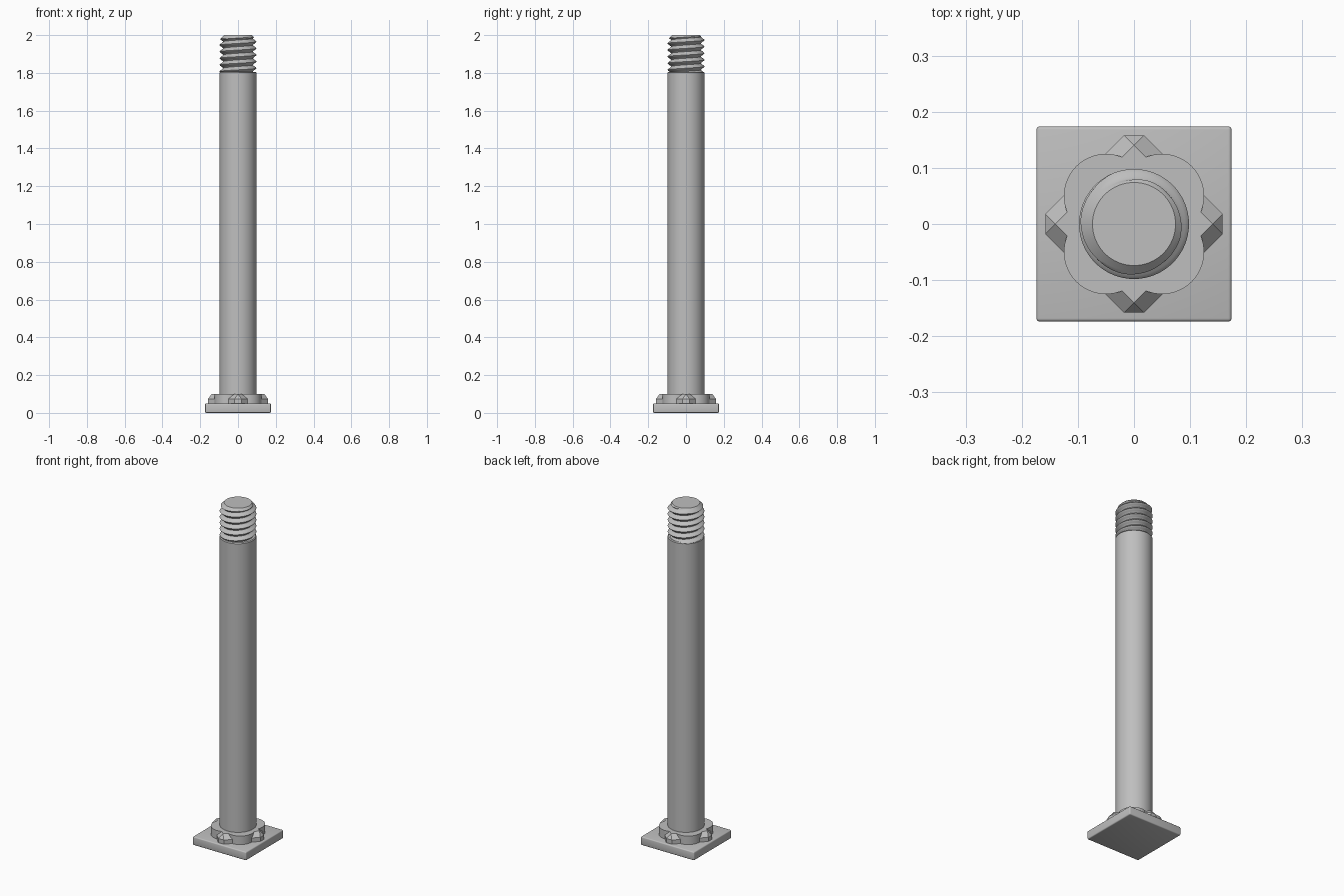
import bpy, bmesh, math
from mathutils import Matrix

if "Cube" in bpy.data.objects:
    bpy.data.objects.remove(bpy.data.objects["Cube"])

steel = bpy.data.materials.new("steel grey")
steel.diffuse_color = (0.52, 0.52, 0.52, 1)
steel.use_nodes = True
steel.node_tree.nodes["Principled BSDF"].inputs["Base Color"].default_value = steel.diffuse_color


def finish(bm, name, angle=30):
    bmesh.ops.recalc_face_normals(bm, faces=bm.faces)
    me = bpy.data.meshes.new(name)
    bm.to_mesh(me)
    bm.free()
    me.materials.append(steel)
    ob = bpy.data.objects.new(name, me)
    bpy.context.collection.objects.link(ob)
    bpy.ops.object.select_all(action='DESELECT')
    ob.select_set(True)
    bpy.context.view_layer.objects.active = ob
    bpy.ops.object.shade_smooth_by_angle(angle=math.radians(angle))
    return ob


def box(half, z0, z1, turn=0):
    bm = bmesh.new()
    bmesh.ops.create_cube(bm, size=1, matrix=(
        Matrix.Rotation(turn, 4, 'Z') @ Matrix.Translation((0, 0, (z0 + z1) / 2))
        @ Matrix.Diagonal((2 * half, 2 * half, z1 - z0, 1))))
    return bm


# square base plate with softened edges
bm = box(0.174, 0, 0.05)
bmesh.ops.bevel(bm, geom=bm.edges[:], offset=0.006, segments=3, profile=0.5, affect='EDGES')
finish(bm, "base_plate", 40)

# diagonal square collar, chamfered on its top and upright edges
bm = box(0.1245, 0.02, 0.0999, math.pi / 4)
edges = [e for e in bm.edges if max(v.co.z for v in e.verts) > 0.06]
bmesh.ops.bevel(bm, geom=edges, offset=0.0255, segments=1, affect='EDGES')
finish(bm, "chamfered_collar", 10)

# four-lobed rosette
bm = bmesh.new()
c, r, n = 0.05, 0.075, 24
a0 = -math.asin(c / r)
a1 = math.pi / 2 - a0
ring = []
for q in range(4):
    rot = Matrix.Rotation(q * math.pi / 2, 3, 'Z')
    for i in range(n):
        a = a0 + (a1 - a0) * i / n
        v = bm.verts.new((c + r * math.cos(a), c + r * math.sin(a), 0.045))
        v.co = rot @ v.co
        ring.append(v)
base = bm.faces.new(ring)
up = bmesh.ops.extrude_face_region(bm, geom=[base])["geom"]
bmesh.ops.translate(bm, vec=(0, 0, 0.055),
                    verts=[g for g in up if isinstance(g, bmesh.types.BMVert)])
finish(bm, "lobed_rosette")

# plain round shaft, spun from its profile
bm = bmesh.new()
pts = [(0, 0.05), (0.098, 0.05), (0.098, 1.801), (0.094, 1.806), (0, 1.806)]
vs = [bm.verts.new((x, 0, z)) for x, z in pts]
es = [bm.edges.new(p) for p in zip(vs, vs[1:])]
bmesh.ops.spin(bm, geom=vs + es, cent=(0, 0, 0), axis=(0, 0, 1),
               angle=2 * math.pi, steps=64)
bmesh.ops.remove_doubles(bm, verts=bm.verts, dist=1e-5)
finish(bm, "shaft")

# helical thread with a chamfered tip
PITCH, Z0, Z1, COLS, SUB = 0.035, 1.79, 2.0, 64, 10


def thread_radius(z, phase):
    wave = abs(2 * (phase % 1) - 1)
    crest = 0.079 + 0.019 * min(1, max(0, wave * 1.25 - 0.125))
    return min(crest, 0.074 + (Z1 - z) * 1.0)


bm = bmesh.new()
rows = int((Z1 - Z0) / PITCH + 3) * SUB
grid = []
for j in range(COLS + 1):
    t = j / COLS
    col = []
    for k in range(rows):
        z = min(Z1, max(Z0, Z0 + PITCH * (k / SUB - 1 + t)))
        rad = thread_radius(z, (z - Z0) / PITCH - t)
        a = 2 * math.pi * t
        col.append(bm.verts.new((rad * math.cos(a), rad * math.sin(a), z)))
    grid.append(col)
for j in range(COLS):
    for k in range(rows - 1):
        bm.faces.new((grid[j][k], grid[j + 1][k], grid[j + 1][k + 1], grid[j][k + 1]))
bmesh.ops.remove_doubles(bm, verts=bm.verts, dist=1e-5)
# flat ends of the thread
for z in (Z0, Z1):
    rim = [v for v in bm.verts if abs(v.co.z - z) < 1e-5]
    rim.sort(key=lambda v: math.atan2(v.co.y, v.co.x))
    bm.faces.new(rim)
finish(bm, "threaded_tip")
